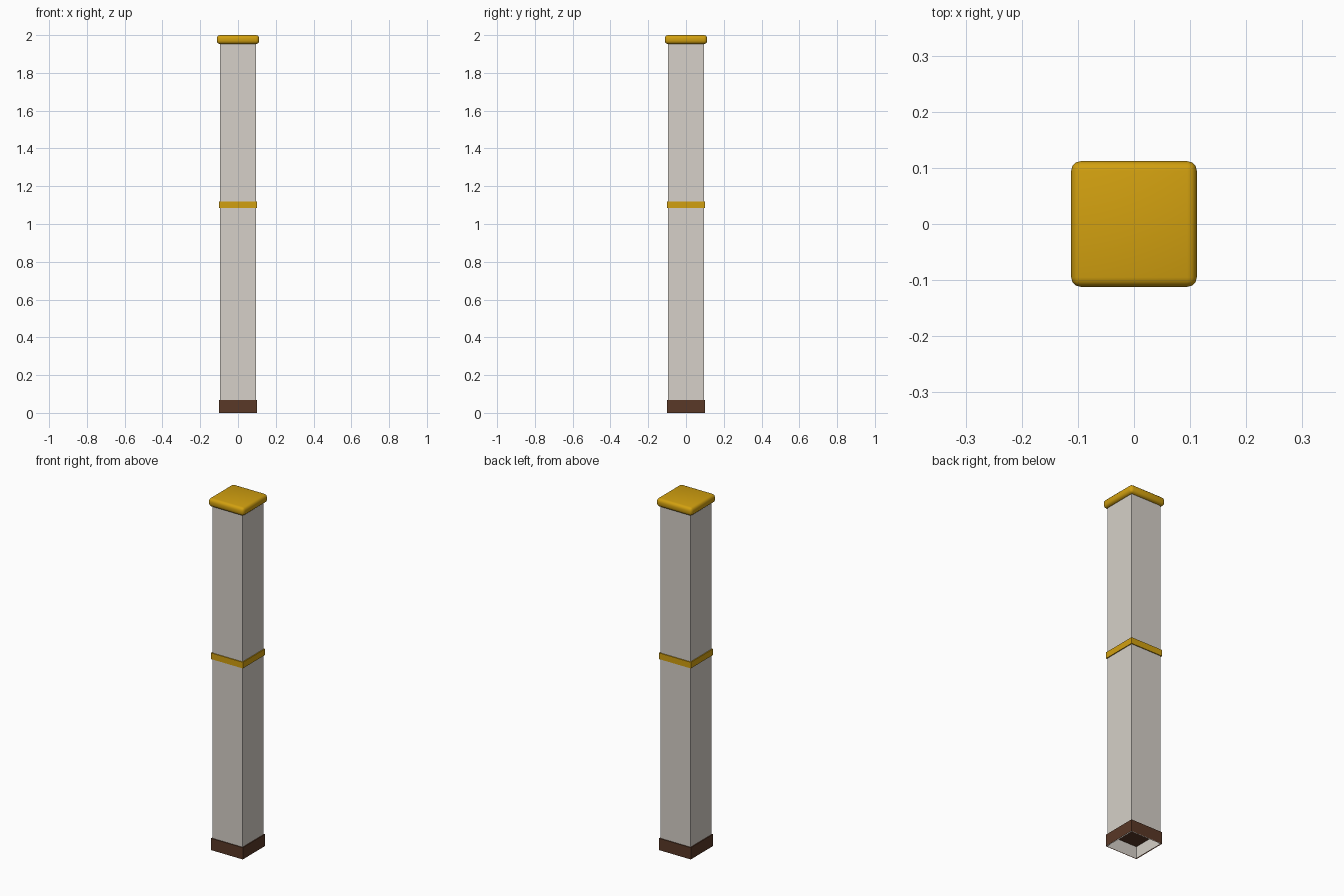
import bpy, bmesh

if "Cube" in bpy.data.objects:
    bpy.data.objects.remove(bpy.data.objects["Cube"])


def material(name, rgb):
    m = bpy.data.materials.new(name)
    m.diffuse_color = (*rgb, 1)
    m.use_nodes = True
    m.node_tree.nodes["Principled BSDF"].inputs["Base Color"].default_value = m.diffuse_color
    return m


def square_box(name, half, z0, z1, mat, open_bottom=False):
    """Square box centred on the z axis, optionally without its bottom face."""
    bm = bmesh.new()
    bmesh.ops.create_cube(bm, size=2)
    for v in bm.verts:
        v.co = (v.co.x * half, v.co.y * half, z1 if v.co.z > 0 else z0)
    bm.normal_update()
    if open_bottom:
        bottom = [f for f in bm.faces if f.normal.z < -0.9]
        bmesh.ops.delete(bm, geom=bottom, context='FACES_ONLY')
    mesh = bpy.data.meshes.new(name)
    bm.to_mesh(mesh)
    bm.free()
    mesh.materials.append(mat)
    obj = bpy.data.objects.new(name, mesh)
    bpy.context.collection.objects.link(obj)
    return obj


stone = material("pale_stone", (0.67, 0.63, 0.58))
gold = material("gold", (0.64, 0.35, 0.005))
brown = material("dark_brown", (0.10, 0.04, 0.02))

# Shaft and base are hollow underneath; the base top closes the cavity
square_box("shaft", 0.095, 0.0, 1.965, stone, open_bottom=True)
square_box("base", 0.1, 0.0, 0.067, brown, open_bottom=True)

# Thin band around the middle
square_box("band", 0.1, 1.085, 1.12, gold)

# Cap with softly rounded edges
cap = square_box("cap", 0.112, 1.953, 2.0, gold)
bevel = cap.modifiers.new("rounded_edges", 'BEVEL')
bevel.width = 0.017
bevel.segments = 3
bpy.context.view_layer.objects.active = cap
cap.select_set(True)
bpy.ops.object.modifier_apply(modifier=bevel.name)
bpy.ops.object.shade_smooth_by_angle()
